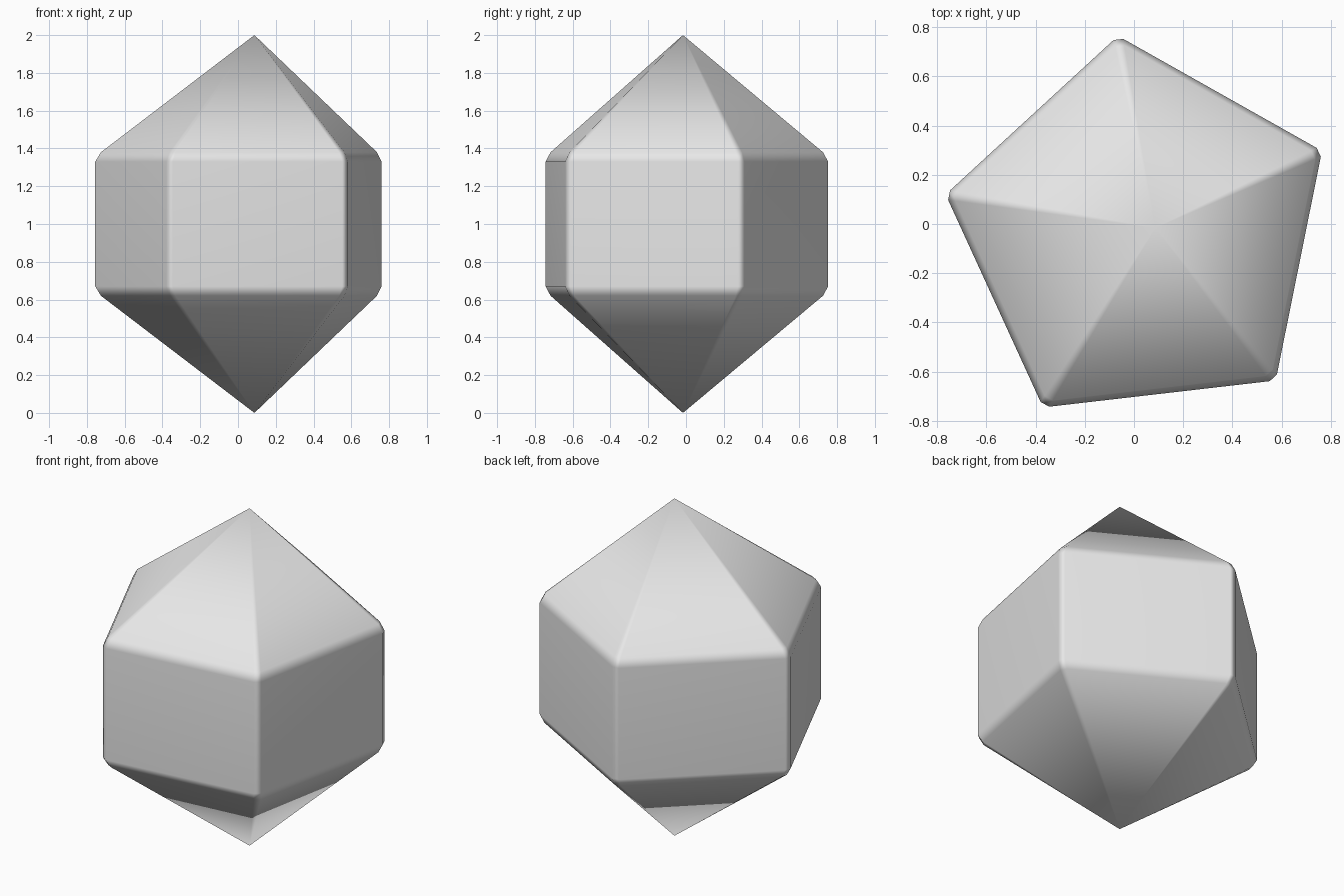
import bpy, bmesh, math
from mathutils import Vector

if "Cube" in bpy.data.objects:
    bpy.data.objects.remove(bpy.data.objects["Cube"])

SIDES, RADIUS, TURN = 5, 0.81, math.radians(24.6)
CENTRE = Vector((0.028, -0.04, 0))
TIP_XY = (0.087, -0.016)
RIM = 0.357        # height of the sharp rim above the middle
BAND = 0.33        # half height of the flat sides
CUT = 0.0247       # corner chamfer, measured along a side
INSET = 0.035      # how far the rim chamfer reaches towards the tip

# Pentagon with chamfered corners
corners = [CENTRE + RADIUS * Vector((math.cos(a), math.sin(a), 0))
           for a in (TURN + math.tau * i / SIDES for i in range(SIDES))]
outline = []
for i, c in enumerate(corners):
    for other in (corners[i - 1], corners[(i + 1) % SIDES]):
        outline.append(c + (other - c).normalized() * CUT)

bm = bmesh.new()


def ring(points):
    return [bm.verts.new(p) for p in points]


def half(sign):
    """Band ring, chamfer ring and tip of the upper (+1) or lower (-1) half."""
    tip = Vector((*TIP_XY, 1 + sign))
    band = ring([p + Vector((0, 0, 1 + sign * BAND)) for p in outline])
    rim = ring([(p + Vector((0, 0, 1 + sign * RIM))).lerp(tip, INSET) for p in outline])
    return band, rim, bm.verts.new(tip)


def bridge(a, b):
    for i in range(len(a)):
        j = (i + 1) % len(a)
        bm.faces.new((a[i], a[j], b[j], b[i]))


# Sides, rim chamfers and the two pyramids
top_band, top_rim, top_tip = half(1)
low_band, low_rim, low_tip = half(-1)
bridge(low_band, top_band)
bridge(top_band, top_rim)
bridge(low_rim, low_band)
for rim, tip in ((top_rim, top_tip), (low_rim, low_tip)):
    for i in range(len(rim)):
        bm.faces.new((rim[i], rim[(i + 1) % len(rim)], tip))
bmesh.ops.recalc_face_normals(bm, faces=bm.faces)
for f in bm.faces:
    f.smooth = True

mesh = bpy.data.meshes.new("crystal")
bm.to_mesh(mesh)
bm.free()
crystal = bpy.data.objects.new("crystal", mesh)
bpy.context.collection.objects.link(crystal)

# Large faces stay flat, chamfers blend between them
weighted = crystal.modifiers.new("Weighted Normal", 'WEIGHTED_NORMAL')
weighted.mode = 'FACE_AREA'

# Plain grey
grey = bpy.data.materials.new("light grey")
grey.use_nodes = True
colour = (0.8, 0.8, 0.8, 1)
grey.diffuse_color = colour
grey.node_tree.nodes["Principled BSDF"].inputs["Base Color"].default_value = colour
mesh.materials.append(grey)
